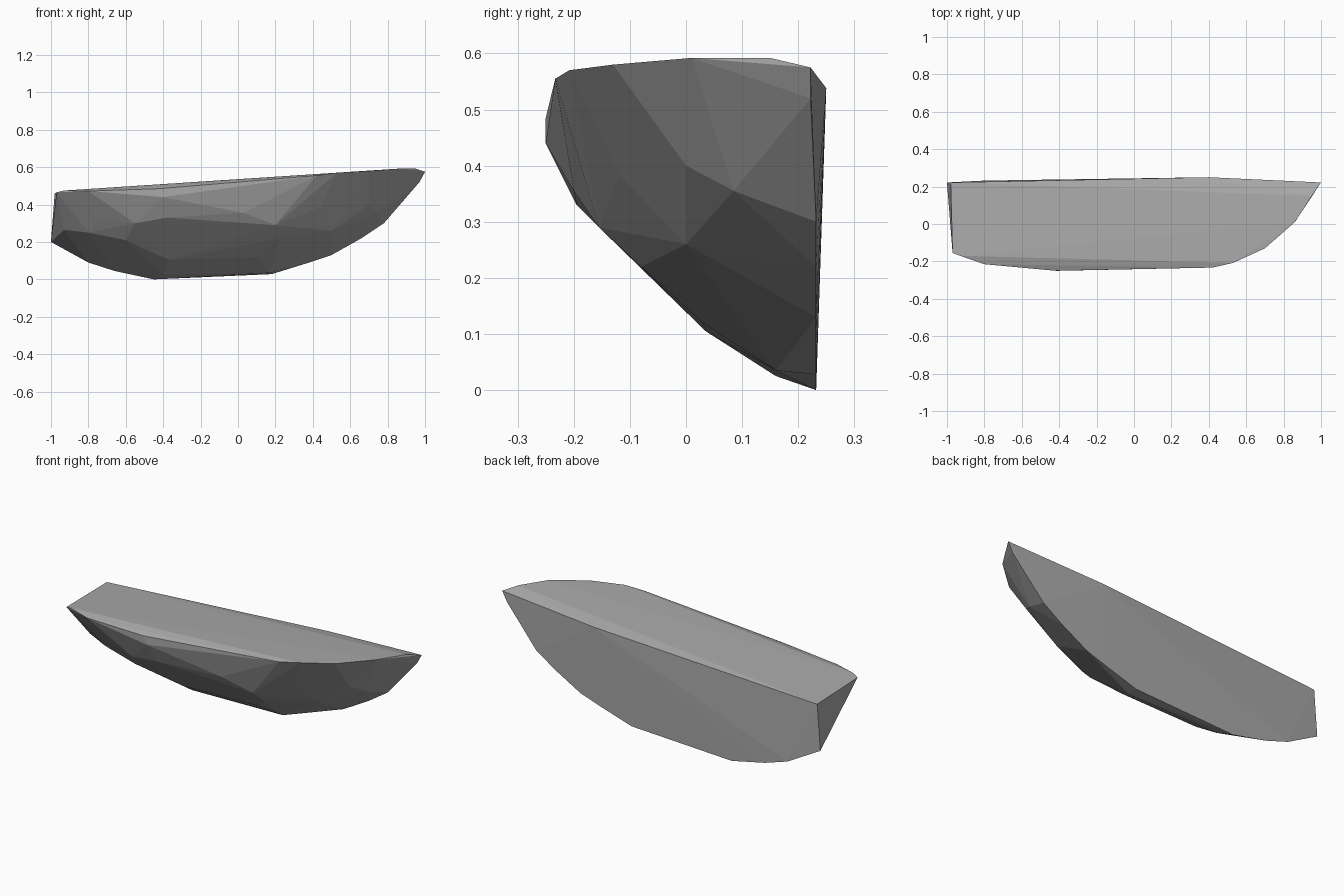
import bpy, bmesh

# Flat back outline, (x, z) on a nearly vertical plane
back = [(-0.98, 0.46), (-1.0, 0.2), (-0.8, 0.09), (-0.66, 0.045), (-0.45, 0.0),
        (0.18, 0.028), (0.38, 0.09), (0.5, 0.13), (0.66, 0.22), (0.78, 0.3),
        (0.97, 0.52), (1.0, 0.575)]

# Rim of the sloping top
rim = [(-0.97, -0.155, 0.465), (-0.93, -0.17, 0.475), (-0.8, -0.215, 0.472),
       (-0.42, -0.25, 0.485), (0.42, -0.233, 0.555), (0.53, -0.208, 0.57),
       (0.7, -0.13, 0.58), (0.86, 0.01, 0.592), (0.95, 0.15, 0.592), (0.4, 0.25, 0.538)]

# Corners of the faceted belly
belly = [(-0.4, -0.25, 0.44), (-0.38, -0.195, 0.33), (0.03, -0.2, 0.355),
         (0.2, -0.155, 0.29), (0.22, -0.08, 0.22), (0.1, 0.03, 0.12),
         (-0.37, 0.035, 0.105), (-0.45, 0.0, 0.14), (-0.6, -0.07, 0.21),
         (-0.55, -0.165, 0.3), (-0.4, 0.16, 0.025), (0.17, 0.16, 0.035),
         (0.44, -0.12, 0.385), (0.56, -0.115, 0.465), (0.7, 0.0, 0.4),
         (0.75, 0.085, 0.355), (0.5, 0.0, 0.26), (0.61, 0.1, 0.27),
         (-0.8, -0.05, 0.25), (-0.74, -0.13, 0.33), (-0.93, 0.0, 0.265)]

# Wrap the corners in one faceted skin
bm = bmesh.new()
for x, z in back:
    bm.verts.new((x, 0.232 if abs(x) < 0.9 else 0.222, z))
for p in rim + belly:
    bm.verts.new(p)
res = bmesh.ops.convex_hull(bm, input=bm.verts[:])
loose = {v for v in res["geom_interior"] + res["geom_unused"]
         if isinstance(v, bmesh.types.BMVert) and not v.link_faces}
bmesh.ops.delete(bm, geom=list(loose), context='VERTS')
bmesh.ops.recalc_face_normals(bm, faces=bm.faces[:])

mesh = bpy.data.meshes.new("stone_shard")
bm.to_mesh(mesh)
bm.free()
stone = bpy.data.objects.new("stone_shard", mesh)
bpy.context.collection.objects.link(stone)

# Single grey stone colour
grey = bpy.data.materials.new("stone_grey")
grey.diffuse_color = (0.4, 0.4, 0.4, 1)
mesh.materials.append(grey)
